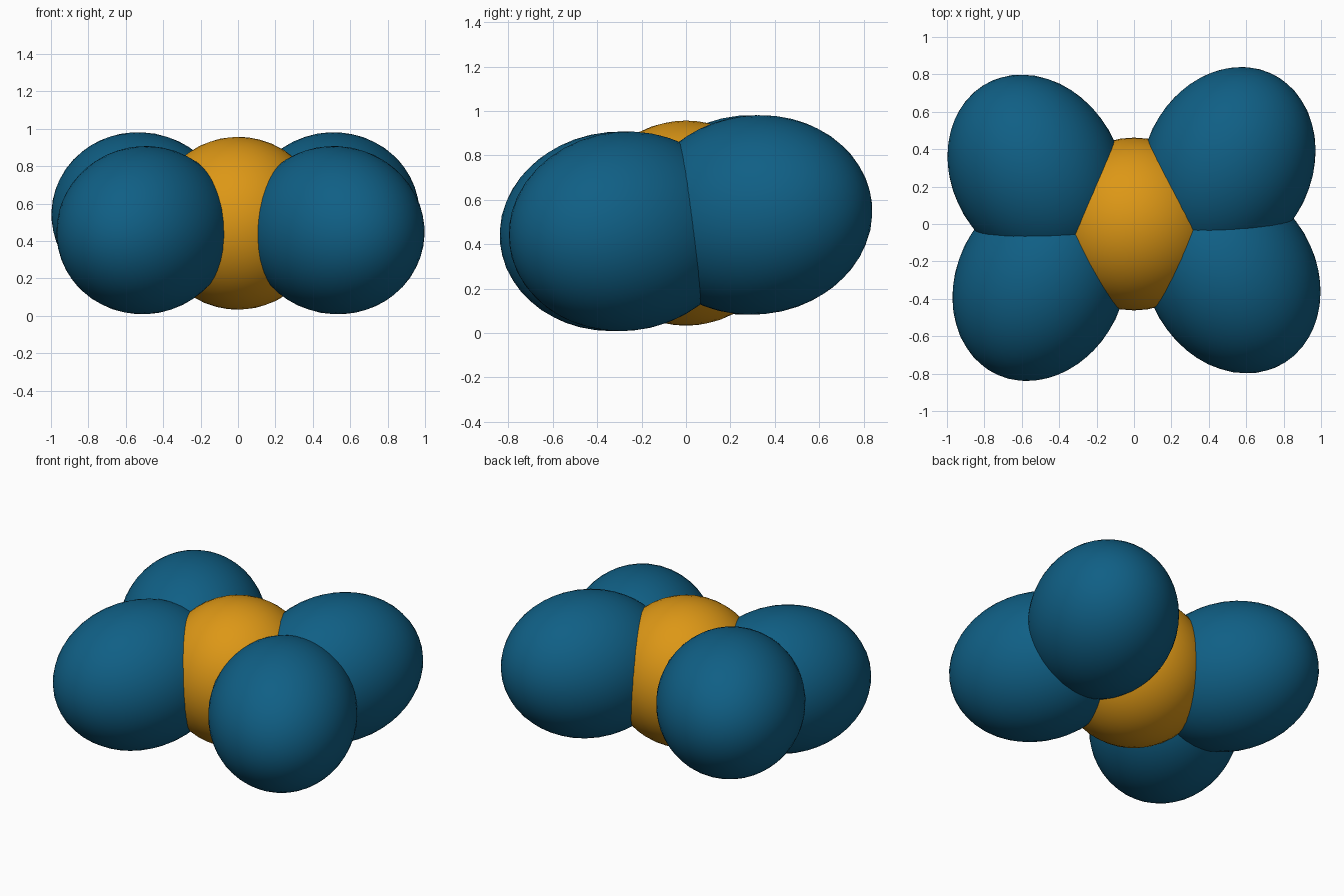
import bpy
from math import cos, sin, radians
from mathutils import Vector, Matrix

cube = bpy.data.objects.get("Cube")
if cube:
    bpy.data.objects.remove(cube, do_unlink=True)


def material(name, colour):
    mat = bpy.data.materials.new(name)
    mat.use_nodes = True
    mat.diffuse_color = colour
    bsdf = mat.node_tree.nodes["Principled BSDF"]
    bsdf.inputs["Base Color"].default_value = colour
    return mat


def ball(name, matrix, mat):
    bpy.ops.mesh.primitive_ico_sphere_add(subdivisions=4, radius=1)
    obj = bpy.context.object
    obj.name = name
    obj.data.transform(matrix)
    obj.data.materials.append(mat)
    bpy.ops.object.shade_smooth()
    return obj


blue = material("deep_blue", (0.005, 0.115, 0.235, 1))
amber = material("amber", (0.72, 0.31, 0.008, 1))

MIDDLE = Vector((0, 0, 0.495))
TURN = Matrix.Rotation(radians(2), 4, 'Z')
LEAN = radians(62)

# Central sphere
ball("core", Matrix.Translation(MIDDLE) @ Matrix.Scale(0.462, 4), amber)

# Four stretched lobes, the back pair a little higher than the front pair
for sx, side in ((1, "left"), (-1, "right")):
    for sy, end in ((-1, "front"), (1, "back")):
        centre = Vector((sx * 0.513, sy * 0.295, sy * 0.037))
        axis = Vector((sx * cos(LEAN), sy * sin(LEAN), sy * 0.1))
        aim = axis.to_track_quat('Z', 'Y').to_matrix().to_4x4()
        stretch = Matrix.Diagonal((0.449, 0.449, 0.545, 1))
        place = Matrix.Translation(MIDDLE) @ TURN @ Matrix.Translation(centre)
        ball(f"{end}_{side}_lobe", place @ aim @ stretch, blue)
